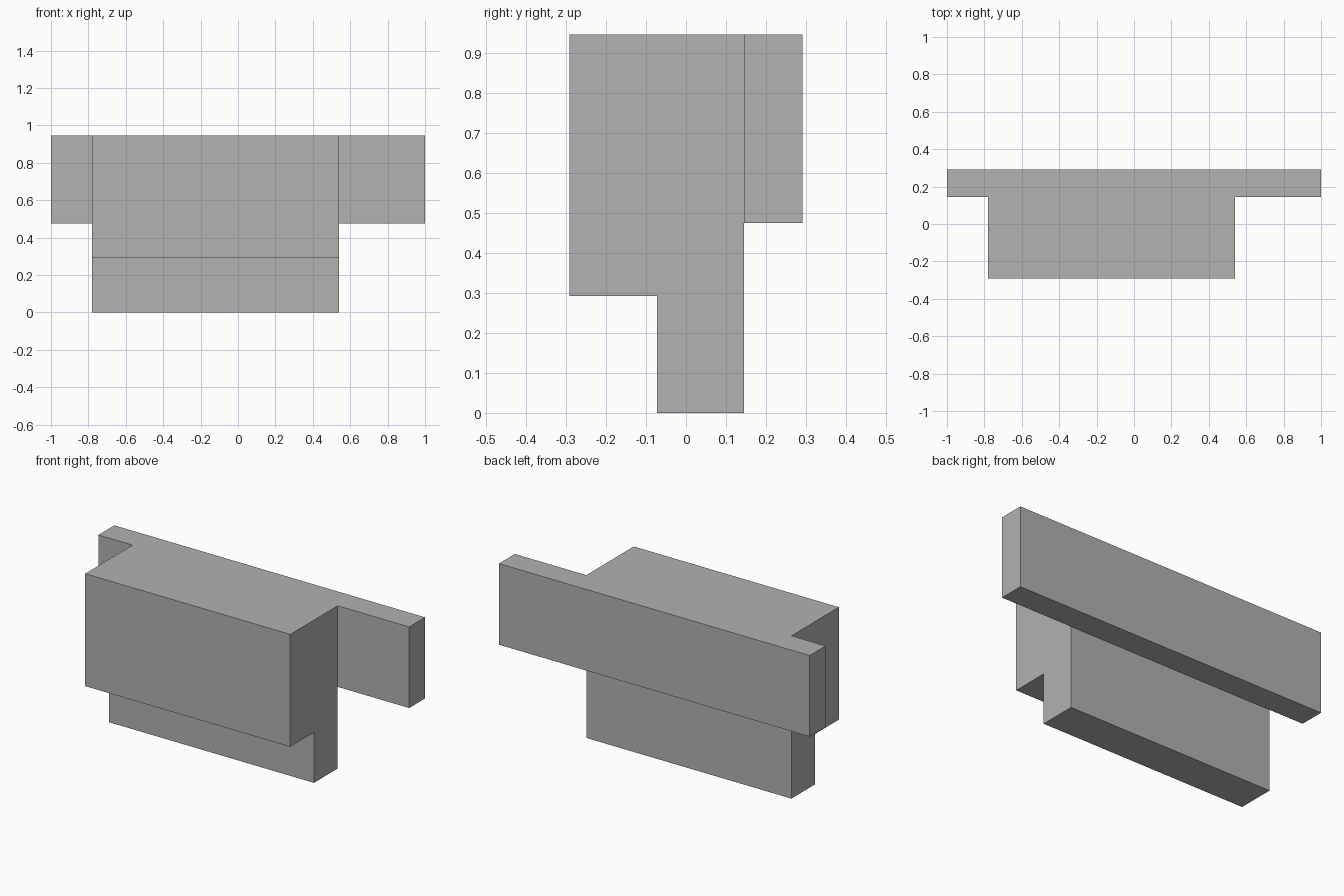
import bpy
import bmesh
from mathutils import Vector

cube = bpy.data.objects.get("Cube")
if cube:
    bpy.data.objects.remove(cube, do_unlink=True)

GREY = (0.445, 0.445, 0.445, 1.0)
mat = bpy.data.materials.new("plain grey")
mat.use_nodes = True
mat.diffuse_color = GREY
mat.node_tree.nodes["Principled BSDF"].inputs["Base Color"].default_value = GREY

# Key levels
LEFT, RIGHT = 0.54, -0.78               # ends of the main body
FRONT, STEP, BACK, REAR = -0.291, -0.073, 0.145, 0.291
TOP, BAR_BOTTOM, LEDGE = 0.947, 0.475, 0.293

bm = bmesh.new()


def point(y, z):
    return bm.verts.new((RIGHT, y, z))


# Side profile: stepped body plus the rear bar, sharing one edge
bar_low, bar_high = point(BACK, BAR_BOTTOM), point(BACK, TOP)
body = bm.faces.new([point(FRONT, LEDGE), point(STEP, LEDGE), point(STEP, 0),
                     point(BACK, 0), bar_low, bar_high, point(FRONT, TOP)])
bar = bm.faces.new([bar_low, point(REAR, BAR_BOTTOM), point(REAR, TOP), bar_high])


def extrude(faces, distance):
    new = bmesh.ops.extrude_face_region(bm, geom=faces)["geom"]
    verts = [g for g in new if isinstance(g, bmesh.types.BMVert)]
    bmesh.ops.translate(bm, verts=verts, vec=Vector((distance, 0, 0)))


# Main body along x
extrude([body, bar], LEFT - RIGHT)
bmesh.ops.recalc_face_normals(bm, faces=bm.faces)

# Rear bar ends pulled out past the body on both sides
for side, start in ((1, LEFT), (-1, RIGHT)):
    ends = [f for f in bm.faces
            if f.normal.x * side > 0.9 and f.calc_center_median().y > BACK]
    extrude(ends, side - start)

bmesh.ops.recalc_face_normals(bm, faces=bm.faces)
bmesh.ops.dissolve_limit(bm, angle_limit=0.01, verts=bm.verts, edges=bm.edges)

mesh = bpy.data.meshes.new("stepped_block")
bm.to_mesh(mesh)
bm.free()
mesh.materials.append(mat)
block = bpy.data.objects.new("stepped_block_with_rear_bar", mesh)
bpy.context.collection.objects.link(block)
